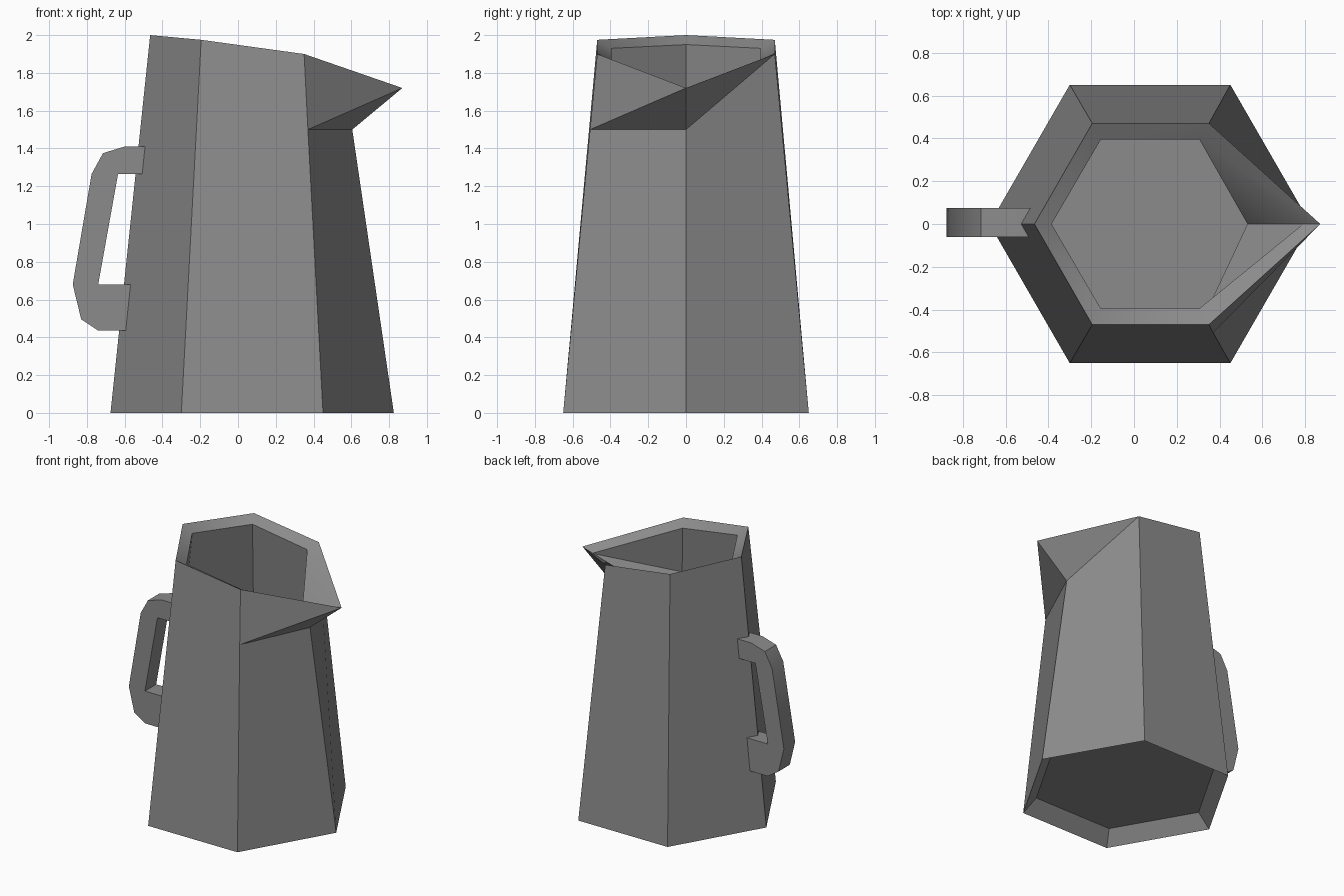
import bpy
import bmesh
import math

cube = bpy.data.objects.get("Cube")
if cube:
    bpy.data.objects.remove(cube, do_unlink=True)

grey = bpy.data.materials.new("warm_grey")
grey.use_nodes = True
COLOUR = (0.26, 0.26, 0.26, 1)
grey.diffuse_color = COLOUR
grey.node_tree.nodes["Principled BSDF"].inputs["Base Color"].default_value = COLOUR


def finish(name, bm):
    bmesh.ops.recalc_face_normals(bm, faces=bm.faces)
    mesh = bpy.data.meshes.new(name)
    bm.to_mesh(mesh)
    bm.free()
    mesh.materials.append(grey)
    obj = bpy.data.objects.new(name, mesh)
    bpy.context.collection.objects.link(obj)
    bpy.ops.object.select_all(action='DESELECT')
    obj.select_set(True)
    bpy.context.view_layer.objects.active = obj
    bpy.ops.object.shade_smooth_by_angle(angle=math.radians(30))


def skin(bm, base, rim, spout_root, front_notch):
    """Six-sided wall with a pouring spout on +x."""
    # Ring order: spout, back right, back left, handle side, front left, front right
    for i in (1, 2, 3, 4):
        if i < 4:
            bm.faces.new((base[i], base[i + 1], rim[i + 1], rim[i]))
        else:
            bm.faces.new((base[4], base[5], front_notch, rim[5], rim[4]))
    bm.faces.new((base[5], base[0], spout_root, front_notch))
    bm.faces.new((base[0], base[1], rim[1], spout_root))
    # Spout sides
    bm.faces.new((spout_root, rim[1], rim[0]))
    bm.faces.new((front_notch, spout_root, rim[0]))
    bm.faces.new((front_notch, rim[0], rim[5]))


def hexagon(bm, spout, side_right, side_left, handle):
    """Mirrored ring from (x, z) ends and (x, y, z) side corners."""
    (rx, ry, rz), (lx, ly, lz) = side_right, side_left
    points = [(spout[0], 0, spout[1]), (rx, ry, rz), (lx, ly, lz),
              (handle[0], 0, handle[1]), (lx, -ly, lz), (rx, -ry, rz)]
    return [bm.verts.new(p) for p in points]


# Jug body: outer wall, inner wall, sloped rims and a raised floor
bm = bmesh.new()
outer_base = hexagon(bm, (0.825, 0), (0.45, 0.65, 0), (-0.3, 0.65, 0), (-0.675, 0))
outer_rim = hexagon(bm, (0.87, 1.72), (0.35, 0.47, 1.9), (-0.195, 0.47, 1.975), (-0.465, 2))
inner_base = hexagon(bm, (0.73, 0.1), (0.402, 0.567, 0.1), (-0.252, 0.567, 0.1), (-0.58, 0.1))
inner_rim = hexagon(bm, (0.79, 1.69), (0.305, 0.395, 1.86), (-0.155, 0.395, 1.93), (-0.385, 1.95))
skin(bm, outer_base, outer_rim, bm.verts.new((0.605, 0, 1.5)), bm.verts.new((0.37, -0.508, 1.5)))
skin(bm, inner_base, inner_rim, bm.verts.new((0.53, 0, 1.51)), bm.verts.new((0.33, -0.425, 1.51)))
for outer, inner in ((outer_base, inner_base), (outer_rim, inner_rim)):
    for i in range(6):
        j = (i + 1) % 6
        bm.faces.new((outer[i], outer[j], inner[j], inner[i]))
bm.faces.new(inner_base)
finish("jug_body", bm)

# Handle: angular C-shaped profile extruded across its width
profile = [(-0.48, 1.41), (-0.6, 1.41), (-0.715, 1.375), (-0.775, 1.265),
           (-0.875, 0.68), (-0.83, 0.495), (-0.74, 0.435), (-0.59, 0.435),
           (-0.565, 0.68), (-0.74, 0.68), (-0.635, 1.265), (-0.495, 1.265)]
bm = bmesh.new()
side = bm.faces.new([bm.verts.new((x, -0.06, z)) for x, z in profile])
grown = bmesh.ops.extrude_face_region(bm, geom=[side])
moved = [v for v in grown["geom"] if isinstance(v, bmesh.types.BMVert)]
bmesh.ops.translate(bm, verts=moved, vec=(0, 0.135, 0))
bm.normal_update()
finish("handle", bm)
